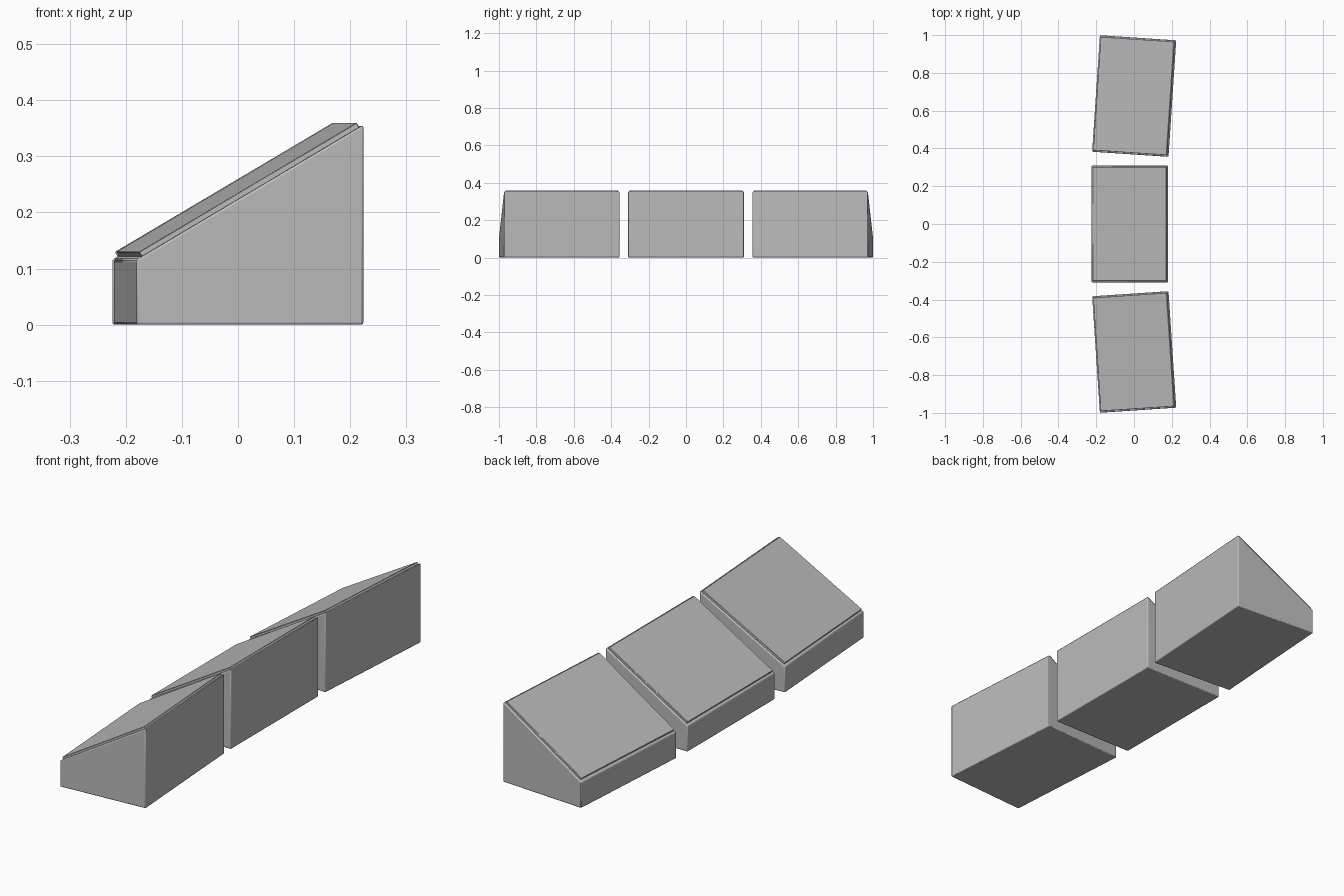
import bpy, bmesh, math
from mathutils import Vector

if "Cube" in bpy.data.objects:
    bpy.data.objects.remove(bpy.data.objects["Cube"], do_unlink=True)

grey = bpy.data.materials.new("plain grey")
grey.use_nodes = True
colour = (0.5, 0.5, 0.5, 1)
grey.diffuse_color = colour
grey.node_tree.nodes["Principled BSDF"].inputs["Base Color"].default_value = colour

HALF_W, HALF_L = 0.2025, 0.309
LOW, HIGH = 0.116, 0.356


def extrude_profile(name, points, half_length, bevel, segments, place, turn):
    """Extrude an x-z profile along y, soften its edges and place it."""
    bm = bmesh.new()
    face = bm.faces.new([bm.verts.new((x, -half_length, z)) for x, z in points])
    new = bmesh.ops.extrude_face_region(bm, geom=[face])["geom"]
    bmesh.ops.translate(bm, vec=(0, 2 * half_length, 0),
                        verts=[v for v in new if isinstance(v, bmesh.types.BMVert)])
    bmesh.ops.recalc_face_normals(bm, faces=bm.faces)
    mesh = bpy.data.meshes.new(name)
    bm.to_mesh(mesh)
    bm.free()
    mesh.materials.append(grey)
    obj = bpy.data.objects.new(name, mesh)
    bpy.context.collection.objects.link(obj)
    obj.location = place
    obj.rotation_euler.z = turn
    mod = obj.modifiers.new("soft edges", "BEVEL")
    mod.width = bevel
    mod.segments = segments
    bpy.ops.object.select_all(action="DESELECT")
    obj.select_set(True)
    bpy.context.view_layer.objects.active = obj
    bpy.ops.object.shade_smooth_by_angle(angle=math.radians(35))
    return obj


# Wedge body profile
body = [(-HALF_W, 0), (HALF_W, 0), (HALF_W, HIGH), (-HALF_W, LOW)]

# Thin plate profile lying on the slope
low_corner = Vector((-HALF_W, LOW))
slope = (Vector((HALF_W, HIGH)) - low_corner)
length = slope.length
slope.normalize()
normal = Vector((-slope.y, slope.x))
plate = [low_corner + slope * s + normal * n
         for s, n in ((0.011, -0.001), (length - 0.008, -0.001),
                      (length - 0.008, 0.0095), (0.011, 0.0095))]

# Three wedges in a shallow arc
for label, x, y, degrees in (("front", 0.001, -0.6775, 3.8),
                             ("middle", -0.0215, 0, 0),
                             ("back", 0.001, 0.6775, -3.8)):
    turn = math.radians(degrees)
    extrude_profile(label + "_wedge_body", body, HALF_L, 0.004, 2, (x, y, 0), turn)
    extrude_profile(label + "_sloped_plate", plate, HALF_L - 0.008, 0.0012, 1, (x, y, 0), turn)
